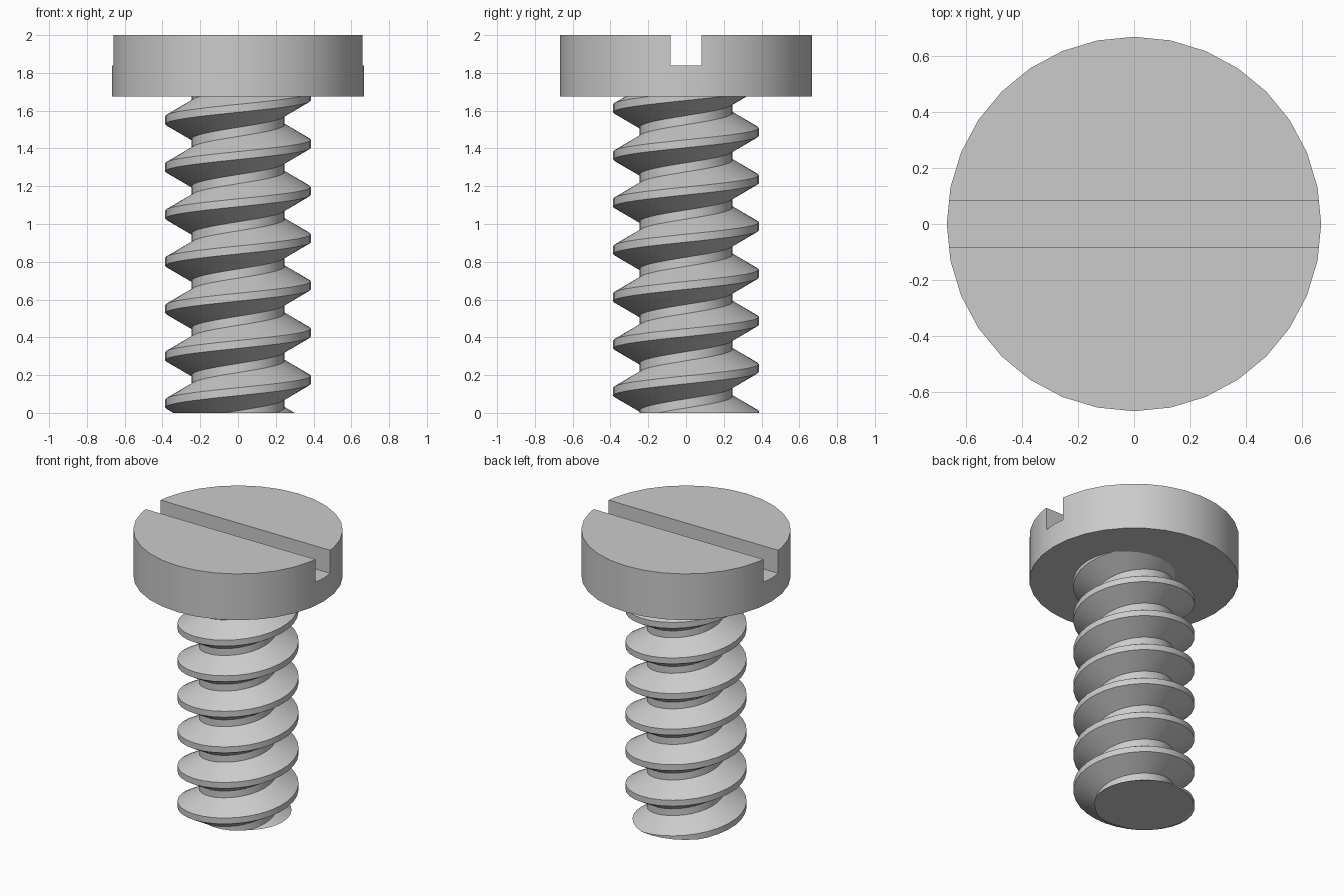
import bpy, bmesh, math

cube = bpy.data.objects.get("Cube")
if cube:
    bpy.data.objects.remove(cube, do_unlink=True)

SEGMENTS = 32
HEAD_RADIUS, HEAD_BOTTOM, TOP = 0.667, 1.675, 2.0
SLOT_WIDTH, SLOT_FLOOR = 0.166, 1.838
PITCH, ROOT, CREST = 0.25, 0.247, 0.386
CREST_HALF, FLANK_HALF = 0.021, 0.101
CREST_START = 0.175          # crest height where the thread crosses +x

steel = bpy.data.materials.new("grey steel")
steel.use_nodes = True
colour = (0.6, 0.6, 0.6, 1)
steel.diffuse_color = colour
steel.node_tree.nodes["Principled BSDF"].inputs["Base Color"].default_value = colour


def finish(obj):
    obj.data.materials.clear()
    obj.data.materials.append(steel)
    bpy.ops.object.select_all(action="DESELECT")
    obj.select_set(True)
    bpy.context.view_layer.objects.active = obj
    bpy.ops.object.shade_smooth_by_angle(angle=math.radians(30))


# Threaded shank: a ridge profile swept up a right-handed helix
profile = [(ROOT, -FLANK_HALF), (CREST, -CREST_HALF),
           (CREST, CREST_HALF), (ROOT, FLANK_HALF)]
bm = bmesh.new()
rows = []
for i in range(-4 * SEGMENTS, 9 * SEGMENTS):
    a = 2 * math.pi * i / SEGMENTS
    z = CREST_START + PITCH * i / SEGMENTS
    rows.append([bm.verts.new((r * math.cos(a), r * math.sin(a), z + dz))
                 for r, dz in profile])
for i in range(len(rows) - 1):
    p, q = rows[i], rows[i + 1]
    for k in range(3):
        bm.faces.new((p[k], q[k], q[k + 1], p[k + 1]))
    # Core band joining this turn to the next one up
    if i + SEGMENTS + 1 < len(rows):
        u, v = rows[i + SEGMENTS], rows[i + SEGMENTS + 1]
        bm.faces.new((p[3], q[3], v[0], u[0]))

# Cut both ends flat and cap them; the upper end sits inside the head
for height, direction in ((0, -1), (HEAD_BOTTOM + 0.03, 1)):
    bmesh.ops.bisect_plane(bm, geom=bm.verts[:] + bm.edges[:] + bm.faces[:],
                           plane_co=(0, 0, height), plane_no=(0, 0, direction),
                           clear_outer=True)
    rim = [e for e in bm.edges if e.is_boundary
           and all(abs(v.co.z - height) < 1e-4 for v in e.verts)]
    bmesh.ops.holes_fill(bm, edges=rim, sides=0)
bmesh.ops.recalc_face_normals(bm, faces=bm.faces[:])
mesh = bpy.data.meshes.new("threaded_shank")
bm.to_mesh(mesh)
bm.free()
shank = bpy.data.objects.new("threaded_shank", mesh)
bpy.context.collection.objects.link(shank)
finish(shank)

# Head
bpy.ops.mesh.primitive_cylinder_add(vertices=SEGMENTS, radius=HEAD_RADIUS,
                                    depth=TOP - HEAD_BOTTOM,
                                    location=(0, 0, (TOP + HEAD_BOTTOM) / 2))
head = bpy.context.object
head.name = "slotted_head"

# Driver slot, cut along x
bpy.ops.mesh.primitive_cube_add(size=1, location=(0, 0, SLOT_FLOOR + 0.25))
cutter = bpy.context.object
cutter.name = "slot_cutter"
cutter.scale = (2, SLOT_WIDTH, 0.5)
cutter.hide_render = True
slot = head.modifiers.new("slot", "BOOLEAN")
slot.operation = "DIFFERENCE"
slot.solver = "EXACT"
slot.object = cutter
bpy.context.view_layer.objects.active = head
bpy.ops.object.modifier_apply(modifier=slot.name)
bpy.data.objects.remove(cutter, do_unlink=True)
finish(head)
